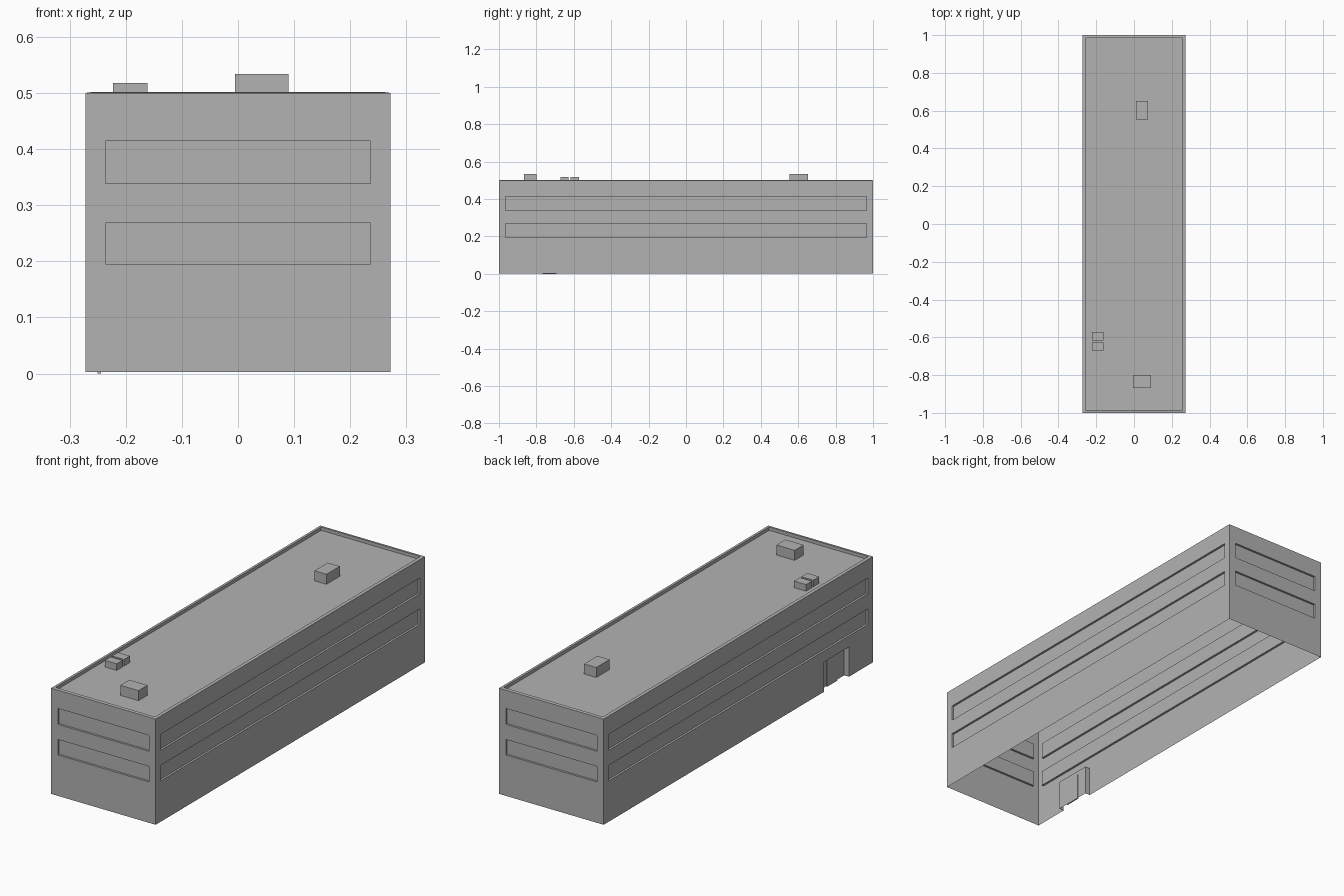
import bpy, bmesh
from mathutils import Vector

cube = bpy.data.objects.get("Cube")
if cube:
    bpy.data.objects.remove(cube, do_unlink=True)

HALF_X, HALF_Y = 0.272, 1.0
BASE, TOP, LIP, ROOF = 0.003, 0.5, 0.502, 0.487
RIM = 0.014

concrete = bpy.data.materials.new("concrete_grey")
concrete.use_nodes = True
GREY = (0.448, 0.448, 0.448, 1)
concrete.diffuse_color = GREY
concrete.node_tree.nodes["Principled BSDF"].inputs["Base Color"].default_value = GREY


def finish(bm, name):
    bmesh.ops.remove_doubles(bm, verts=bm.verts, dist=0.00001)
    mesh = bpy.data.meshes.new(name)
    bm.to_mesh(mesh)
    bm.free()
    mesh.materials.append(concrete)
    obj = bpy.data.objects.new(name, mesh)
    bpy.context.collection.objects.link(obj)
    return obj


def quad(bm, *points):
    bm.faces.new([bm.verts.new(p) for p in points])


def wall(bm, normal, distance, half, rows):
    """Wall built in rows (z0, z1, opening half width, centre, depth)."""
    n = Vector(normal)
    along = Vector((0, 0, 1)).cross(n)

    def at(u, z, d=0):
        return along * u + n * (distance - d) + Vector((0, 0, z))

    def panel(u0, u1, z0, z1, d=0):
        quad(bm, at(u0, z0, d), at(u1, z0, d), at(u1, z1, d), at(u0, z1, d))

    for z0, z1, width, centre, d in rows:
        if not d:
            panel(-half, half, z0, z1)
            continue
        a, b = centre - width, centre + width
        panel(-half, a, z0, z1)
        panel(b, half, z0, z1)
        panel(a, b, z0, z1, d)
        # Jambs, head and sill of the recess; a doorway has no sill
        quad(bm, at(a, z0), at(a, z0, d), at(a, z1, d), at(a, z1))
        quad(bm, at(b, z0, d), at(b, z0), at(b, z1), at(b, z1, d))
        quad(bm, at(a, z1), at(a, z1, d), at(b, z1, d), at(b, z1))
        if z0 > BASE:
            quad(bm, at(a, z0, d), at(a, z0), at(b, z0), at(b, z0, d))


def upper_rows(half):
    """Two window bands with plain wall between them."""
    w = half - 0.0355
    return [(0.195, 0.268, w, 0, 0.01), (0.268, 0.339, 0, 0, 0),
            (0.339, 0.414, w, 0, 0.01), (0.414, TOP, 0, 0, 0)]


# Building shell, open underneath
shell = bmesh.new()
plain = [(BASE, 0.195, 0, 0, 0)]
doorway = [(BASE, 0.143, 0.092, 0.73, 0.025), (0.143, 0.195, 0, 0, 0)]
wall(shell, (0, -1, 0), HALF_Y, HALF_X, plain + upper_rows(HALF_X))
wall(shell, (0, 1, 0), HALF_Y, HALF_X, plain + upper_rows(HALF_X))
wall(shell, (1, 0, 0), HALF_X, HALF_Y, plain + upper_rows(HALF_Y))
wall(shell, (-1, 0, 0), HALF_X, HALF_Y, doorway + upper_rows(HALF_Y))


# Parapet rim, its inner faces, and the sunken roof
def ring(inset, z):
    x, y = HALF_X - inset, HALF_Y - inset
    return [(-x, -y, z), (x, -y, z), (x, y, z), (-x, y, z)]


loops = [ring(0, TOP), ring(RIM, LIP), ring(RIM, ROOF)]
for low, high in zip(loops, loops[1:]):
    for i in range(4):
        j = (i + 1) % 4
        quad(shell, low[i], low[j], high[j], high[i])
quad(shell, *loops[-1])
finish(shell, "building_shell")


def box(name, x0, x1, y0, y1, z0, z1):
    bm = bmesh.new()
    bmesh.ops.create_cube(bm, size=1)
    for v in bm.verts:
        v.co = (x1 if v.co.x > 0 else x0, y1 if v.co.y > 0 else y0, z1 if v.co.z > 0 else z0)
    return finish(bm, name)


# Rooftop units
box("front_roof_unit", -0.005, 0.09, -0.867, -0.80, ROOF, 0.534)
box("rear_roof_unit", 0.01, 0.073, 0.553, 0.652, ROOF, 0.534)
for name, y in (("small_vent_front", -0.649), ("small_vent_rear", -0.595)):
    box(name, -0.223, -0.161, y - 0.022, y + 0.022, ROOF, 0.518)

# Door set in the recessed doorway
box("entrance_door", -0.25, -0.244, -0.768, -0.692, 0, 0.126)
